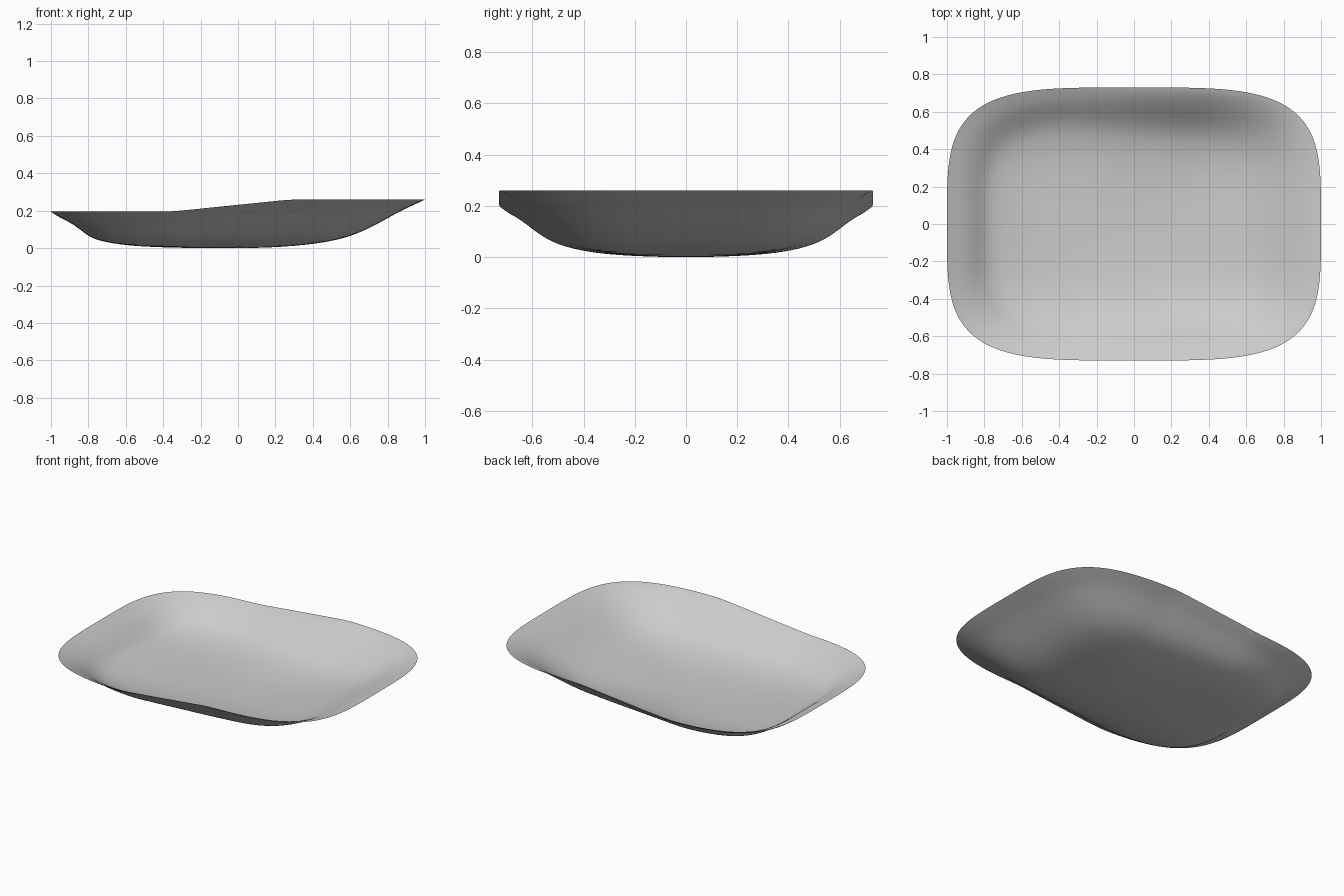
import bpy, bmesh, math

cube = bpy.data.objects.get("Cube")
if cube:
    bpy.data.objects.remove(cube, do_unlink=True)

SEGMENTS = 96
POWER = 4.0        # squareness of the rounded outline
THICKNESS = 0.009

# Outer wall rings, rim to base: right reach, left reach, half depth, right z, left z
RINGS = [
    (1.00, 1.00, 0.73, 0.195, 0.26),
    (0.97, 0.96, 0.70, 0.172, 0.24),
    (0.91, 0.88, 0.65, 0.145, 0.205),
    (0.85, 0.80, 0.60, 0.105, 0.16),
    (0.80, 0.70, 0.54, 0.064, 0.105),
    (0.74, 0.59, 0.47, 0.037, 0.058),
    (0.60, 0.45, 0.36, 0.014, 0.027),
    (0.42, 0.25, 0.22, 0.004, 0.006),
    (0.20, 0.05, 0.08, 0.000, 0.000),
]


def add_ring(bm, ring, lift):
    """One rounded-rectangle loop whose height ramps from the low to the high end."""
    low_x, high_x, half_y, low_z, high_z = ring
    centre, half_x = (high_x - low_x) / 2, (high_x + low_x) / 2
    verts = []
    for i in range(SEGMENTS):
        angle = 2 * math.pi * i / SEGMENTS
        c, s = math.cos(angle), math.sin(angle)
        radius = (abs(c) ** POWER + abs(s) ** POWER) ** (-1 / POWER)
        x = centre + half_x * radius * c
        t = min(1, max(0, (x + 0.36) / 0.64))
        z = low_z + (high_z - low_z) * t + lift
        verts.append(bm.verts.new((x, half_y * radius * s, z)))
    return verts


def bridge(bm, a, b):
    for i in range(SEGMENTS):
        j = (i + 1) % SEGMENTS
        bm.faces.new((a[i], a[j], b[j], b[i]))


# Dish: outside and inside skins meeting at a thin rim
bm = bmesh.new()
rim = add_ring(bm, RINGS[0], 0)
for lift in (0, THICKNESS):
    previous = rim
    for ring in RINGS[1:]:
        loop = add_ring(bm, ring, lift)
        bridge(bm, previous, loop)
        previous = loop
    hub = bm.verts.new((-0.075, 0, lift))
    for i in range(SEGMENTS):
        bm.faces.new((previous[i], previous[(i + 1) % SEGMENTS], hub))
bmesh.ops.recalc_face_normals(bm, faces=bm.faces)

# Keep the rim crisp under subdivision
crease = bm.edges.layers.float.new("crease_edge")
for i in range(SEGMENTS):
    bm.edges.get((rim[i], rim[(i + 1) % SEGMENTS]))[crease] = 1.0

mesh = bpy.data.meshes.new("dish")
bm.to_mesh(mesh)
bm.free()
dish = bpy.data.objects.new("dish", mesh)
bpy.context.collection.objects.link(dish)

# Plain grey glaze
grey = bpy.data.materials.new("light_grey")
grey.use_nodes = True
colour = (0.6, 0.6, 0.6, 1)
grey.diffuse_color = colour
grey.node_tree.nodes["Principled BSDF"].inputs["Base Color"].default_value = colour
mesh.materials.append(grey)

subdivision = dish.modifiers.new("smooth_surface", "SUBSURF")
subdivision.levels = subdivision.render_levels = 2
bpy.context.view_layer.objects.active = dish
dish.select_set(True)
bpy.ops.object.shade_smooth_by_angle(angle=math.radians(50))
